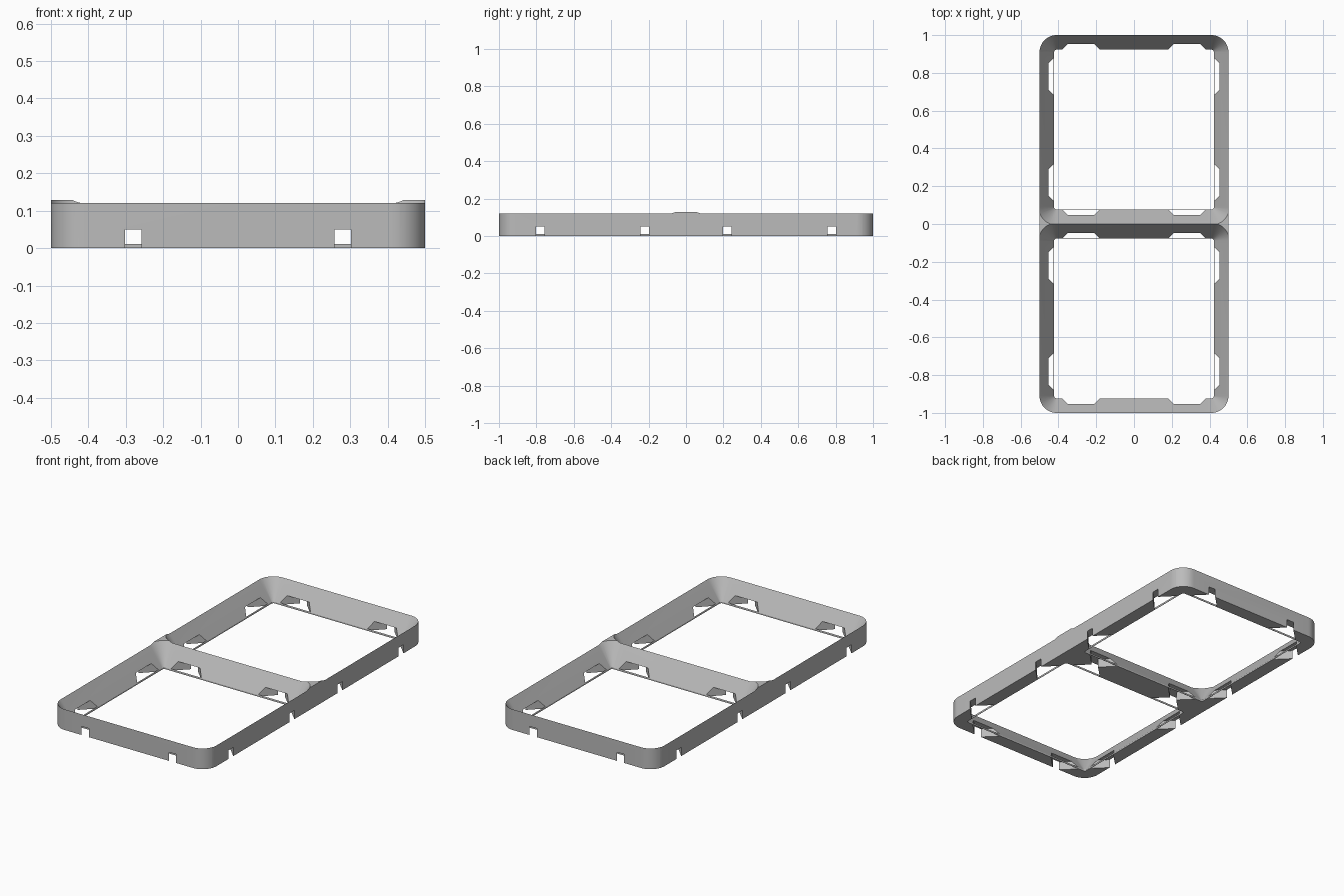
import bpy, bmesh, math
from mathutils import Matrix, Vector

cube = bpy.data.objects.get("Cube")
if cube:
    bpy.data.objects.remove(cube, do_unlink=True)

HALF = 0.5          # half of one cell
RADIUS = 0.09       # corner radius at the rim
RIM = 0.12          # rim height
TOP = 0.128         # raised pads where cells meet
INSET = 0.077       # wall depth at the base
LIP = 0.008         # upright lip at the base
NOTCH_TOP = 0.05
NOTCH_HALF = 0.0225
NOTCH_POS = 0.28


def rounded_rect(hx, hy, r, segments=12):
    """Outline of a rounded rectangle, counter-clockwise."""
    points = []
    for corner, (sx, sy) in enumerate([(1, 1), (-1, 1), (-1, -1), (1, -1)]):
        for i in range(segments + 1):
            a = math.pi / 2 * (corner + i / segments)
            points.append((sx * (hx - r) + r * math.cos(a),
                           sy * (hy - r) + r * math.sin(a)))
    return points


def loft(name, rings, matrix=Matrix()):
    """Closed solid through matching (outline, height) rings."""
    bm = bmesh.new()
    loops = [[bm.verts.new(matrix @ Vector((x, y, z))) for x, y in outline]
             for outline, z in rings]
    bm.faces.new(loops[0][::-1])
    bm.faces.new(loops[-1])
    n = len(loops[0])
    for low, high in zip(loops, loops[1:]):
        for i in range(n):
            j = (i + 1) % n
            bm.faces.new((low[i], low[j], high[j], high[i]))
    bmesh.ops.recalc_face_normals(bm, faces=bm.faces)
    mesh = bpy.data.meshes.new(name)
    bm.to_mesh(mesh)
    bm.free()
    obj = bpy.data.objects.new(name, mesh)
    bpy.context.collection.objects.link(obj)
    return obj


def cut(target, cutter):
    """Subtract the cutter, then discard it."""
    cutter.hide_render = True
    mod = target.modifiers.new("cut", 'BOOLEAN')
    mod.operation = 'DIFFERENCE'
    mod.solver = 'EXACT'
    mod.object = cutter
    bpy.context.view_layer.objects.active = target
    bpy.ops.object.modifier_apply(modifier=mod.name)
    bpy.data.objects.remove(cutter, do_unlink=True)


# Solid outer block with rounded corners
outline = rounded_rect(HALF, 2 * HALF, RADIUS)
frame = loft("grid_frame", [(outline, 0), (outline, TOP)])

# Tapered cell openings with an upright lip at the base
slope = INSET / (RIM - LIP)


def opening(z):
    inset = INSET - slope * (max(z, LIP) - LIP)
    return rounded_rect(HALF - inset, HALF - inset, RADIUS - inset), z


centres = [Matrix.Translation((0, s * HALF, 0)) for s in (-1, 1)]
for centre in centres:
    cut(frame, loft("cell_cutter", [opening(z) for z in (-0.02, LIP, RIM + 0.03)], centre))

# Dovetail clip notches, two on each side of each cell, open at the base
depth = INSET - 0.002
wide = NOTCH_HALF + depth
dovetail = [(HALF + 0.01, -NOTCH_HALF), (HALF + 0.01, NOTCH_HALF), (HALF, NOTCH_HALF),
            (HALF - depth, wide), (HALF - depth, -wide), (HALF, -NOTCH_HALF)]
for centre in centres:
    for quarter in range(4):
        turn = centre @ Matrix.Rotation(quarter * math.pi / 2, 4, 'Z')
        for side in (-1, 1):
            place = turn @ Matrix.Translation((0, side * NOTCH_POS, 0))
            cut(frame, loft("notch_cutter", [(dovetail, -0.02), (dovetail, NOTCH_TOP)], place))

# Single grey finish
grey = bpy.data.materials.new("plain_grey")
grey.use_nodes = True
colour = (0.5, 0.5, 0.5, 1)
grey.diffuse_color = colour
grey.node_tree.nodes["Principled BSDF"].inputs["Base Color"].default_value = colour
frame.data.materials.clear()
frame.data.materials.append(grey)

# Smooth corners, crisp edges
bpy.ops.object.select_all(action='DESELECT')
frame.select_set(True)
bpy.context.view_layer.objects.active = frame
bpy.ops.object.shade_smooth_by_angle(angle=math.radians(30))
